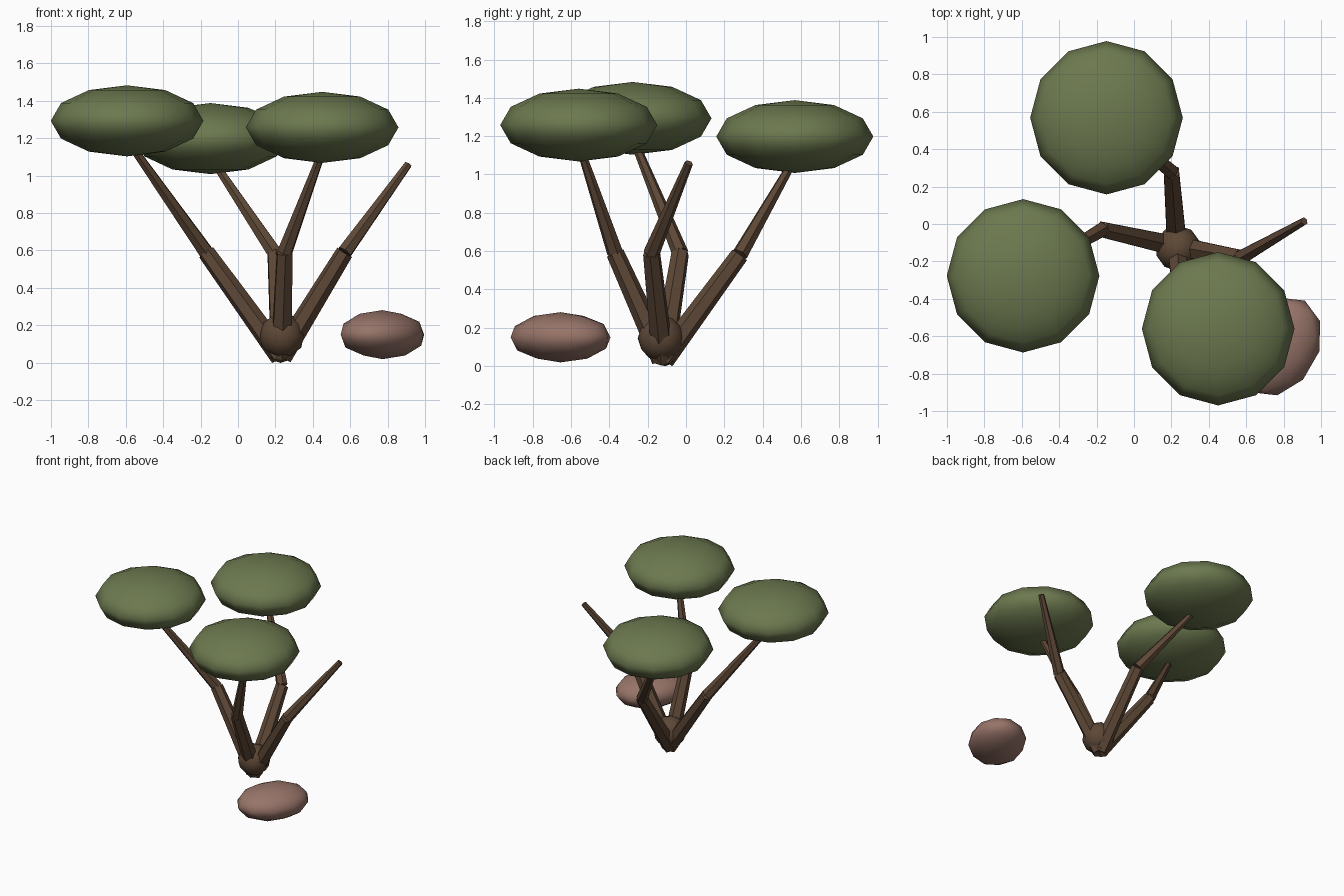
import bpy
from math import radians
from mathutils import Vector

cube = bpy.data.objects.get("Cube")
if cube:
    bpy.data.objects.remove(cube, do_unlink=True)


def material(name, rgb):
    mat = bpy.data.materials.new(name)
    mat.use_nodes = True
    mat.diffuse_color = (*rgb, 1)
    mat.node_tree.nodes["Principled BSDF"].inputs["Base Color"].default_value = (*rgb, 1)
    return mat


LEAF = material("leaf green", (0.15, 0.19, 0.078))
BARK = material("bark brown", (0.11, 0.064, 0.037))
STONE = material("dusty pink stone", (0.31, 0.175, 0.14))


def finish(name, mat, scale=(1, 1, 1), turn=0, smooth=50):
    """Name, size, colour and shade the object just added."""
    obj = bpy.context.object
    obj.name = name
    obj.scale = scale
    if turn:
        obj.rotation_euler.z = radians(turn)
    obj.data.materials.append(mat)
    bpy.ops.object.shade_smooth_by_angle(angle=radians(smooth))
    return obj


def limb(name, start, end, r_start, r_end):
    """Six-sided tapering limb between two points."""
    a, b = Vector(start), Vector(end)
    axis = b - a
    bpy.ops.mesh.primitive_cone_add(
        vertices=6, radius1=r_start, radius2=r_end, depth=axis.length,
        location=(a + b) / 2, rotation=axis.to_track_quat('Z', 'Y').to_euler())
    finish(name, BARK, smooth=30)


# Root knot where all the branches meet
ROOT = (0.23, -0.12, 0.035)
bpy.ops.mesh.primitive_ico_sphere_add(subdivisions=2, radius=0.122, location=(0.235, -0.13, 0.145))
finish("root_knot", BARK)

# Branches: knee and tip of each
branches = {
    "left_front": ((0.25, -0.37, 0.59), (0.44, -0.54, 1.10)),
    "right": ((-0.17, -0.03, 0.59), (-0.57, -0.265, 1.16)),
    "back": ((0.20, 0.28, 0.58), (-0.12, 0.555, 1.06)),
    "bare_left": ((0.57, -0.18, 0.59), (0.91, 0.015, 1.06)),
}
for side, (knee, tip) in branches.items():
    limb(side + "_lower_branch", ROOT, knee, 0.061, 0.047)
    limb(side + "_upper_branch", knee, tip, 0.043, 0.022)

# Flattened leaf canopies with a crisp rim
canopies = {
    "left_front": (0.45, -0.56, 1.258),
    "right": (-0.593, -0.277, 1.293),
    "back": (-0.147, 0.568, 1.198),
}
for side, centre in canopies.items():
    bpy.ops.mesh.primitive_uv_sphere_add(segments=12, ring_count=6, radius=1, location=centre)
    finish(side + "_canopy", LEAF, (0.408, 0.41, 0.19))

# Boulder beside the tree
bpy.ops.mesh.primitive_ico_sphere_add(subdivisions=2, radius=1, location=(0.772, -0.655, 0.15))
finish("boulder", STONE, (0.213, 0.283, 0.131), turn=-30, smooth=180)
